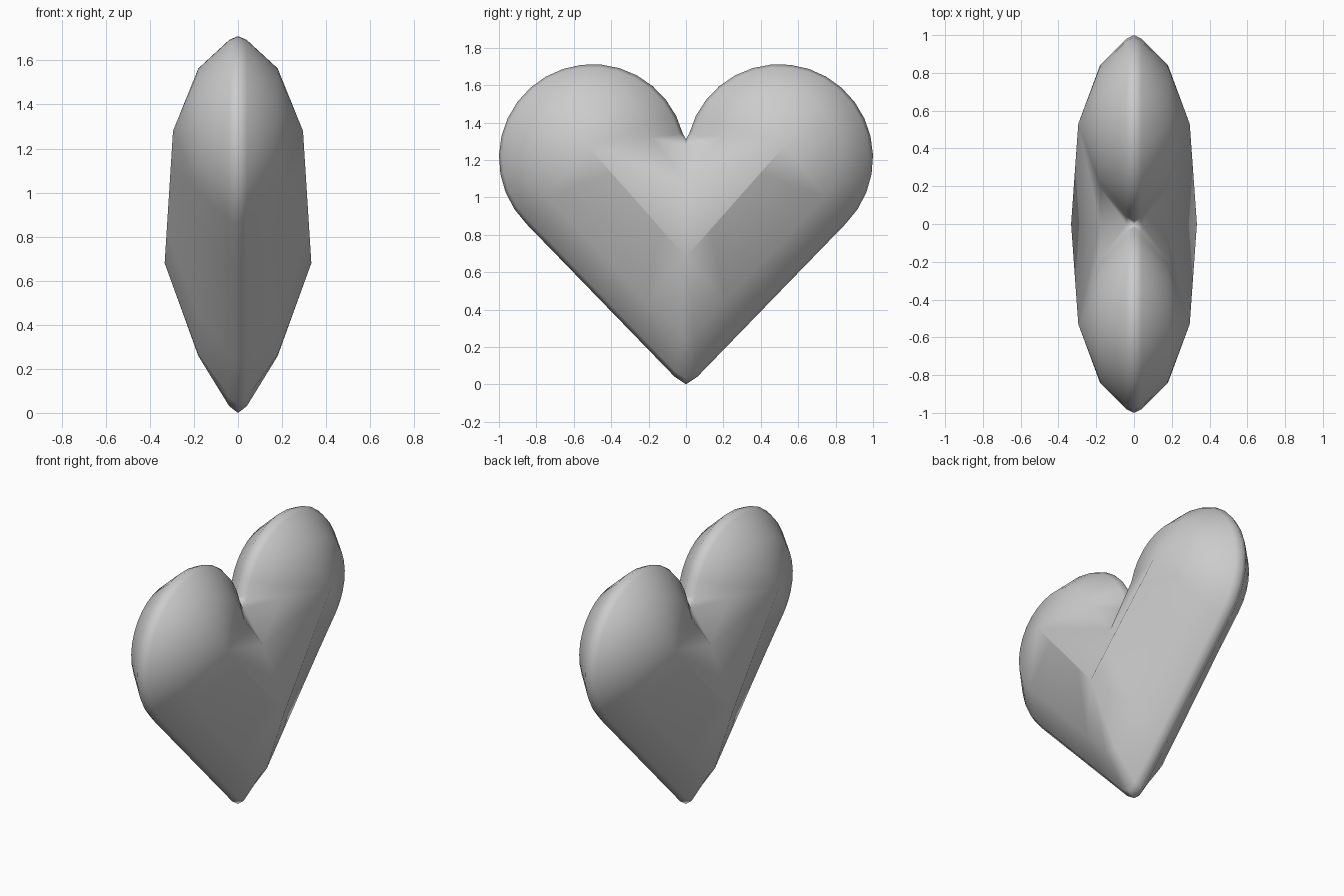
import bpy
import bmesh
from math import radians, cos, sin
from mathutils import Vector

cube = bpy.data.objects.get("Cube")
if cube:
    bpy.data.objects.remove(cube, do_unlink=True)

# Plain grey surface
grey = bpy.data.materials.new("light grey")
grey.use_nodes = True
colour = (0.6, 0.6, 0.6, 1)
grey.diffuse_color = colour
grey.node_tree.nodes["Principled BSDF"].inputs["Base Color"].default_value = colour

# Inner ridge: fullest point of the body and of each lobe
body = Vector((0.333, 0, 0.68))
lobe = Vector((0.295, 0.53, 1.28))


def column(rim, core, near, mid):
    """Section from the rim inwards to the ridge."""
    steps = [rim, rim.lerp(core, near), rim.lerp(core, mid), core]
    steps[1].x, steps[2].x = 0.04, 0.18
    return steps


# Notch, round lobe, straight side and blunt tip of one quarter
columns = [column(Vector((0, 0, 1.31)), body, 0.05, 0.36)]
for i in range(19):
    a = radians(165 - i * 210 / 18)
    rim = Vector((0, 0.5 + 0.5 * cos(a), 1.212 + 0.5 * sin(a)))
    columns.append(column(rim, lobe, 0.04, 0.34))
shoulder, corner = columns[-1][0], Vector((0, 0.06, 0.04))
for t in (0.25, 0.5, 0.75, 1):
    columns.append(column(shoulder.lerp(corner, t), lobe.lerp(body, t), 0.045, 0.35))
columns.append(column(Vector((0, 0, 0)), body, 0.045, 0.38))

# Skin the columns
bm = bmesh.new()
grid = [[bm.verts.new(p) for p in col] for col in columns]
for a, b in zip(grid, grid[1:]):
    for k in range(3):
        bm.faces.new((a[k], a[k + 1], b[k + 1], b[k]))
bmesh.ops.remove_doubles(bm, verts=bm.verts, dist=0.0005)
bmesh.ops.recalc_face_normals(bm, faces=bm.faces)
if sum((f.normal.x for f in bm.faces)) < 0:
    bmesh.ops.reverse_faces(bm, faces=bm.faces)
mesh = bpy.data.meshes.new("heart")
bm.to_mesh(mesh)
bm.free()
mesh.materials.append(grey)
mesh.shade_smooth()

# Reflect the quarter into the whole heart
heart = bpy.data.objects.new("heart", mesh)
bpy.context.collection.objects.link(heart)
mirror = heart.modifiers.new("both halves", "MIRROR")
mirror.use_axis = (True, True, False)
mirror.merge_threshold = 0.001
